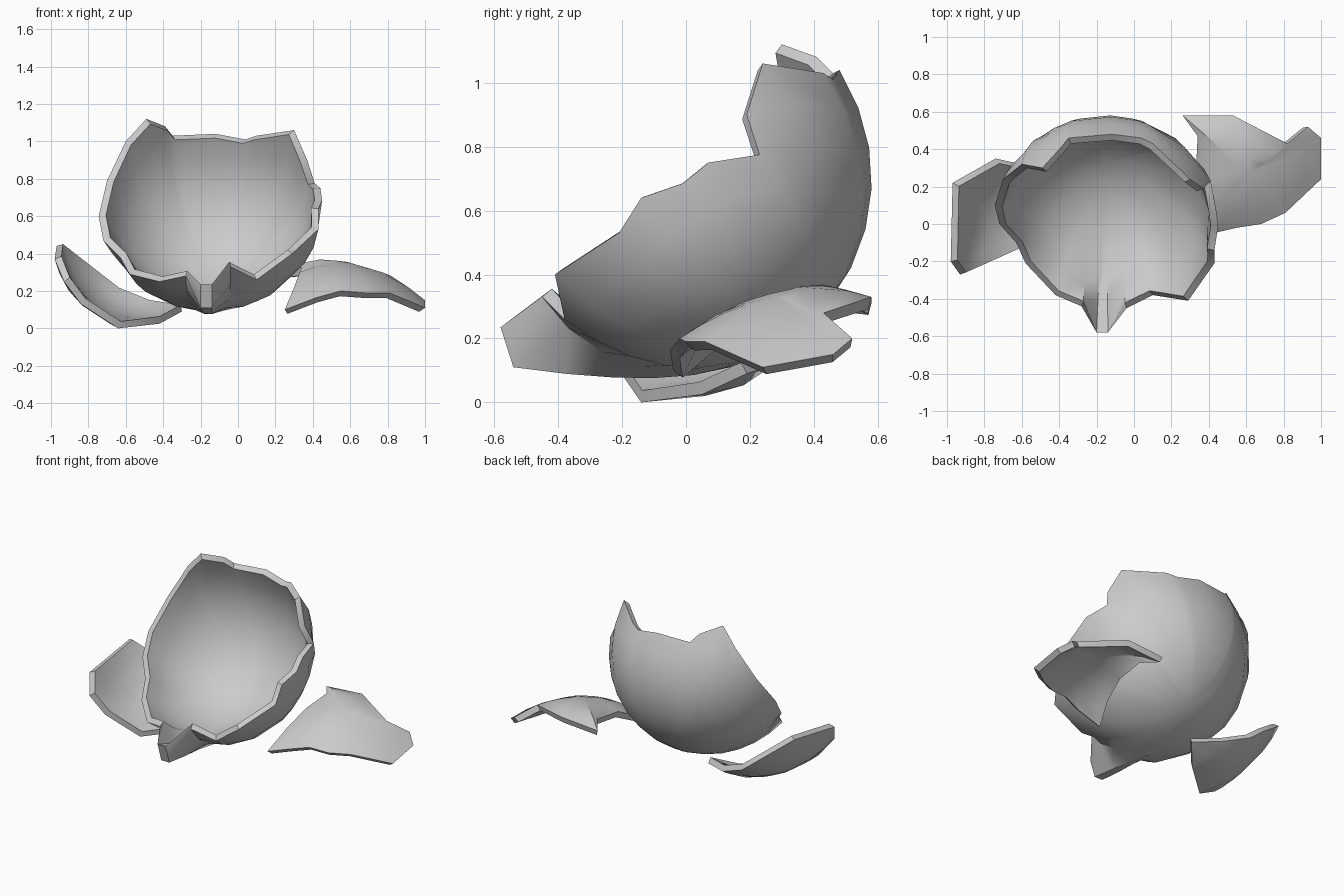
import bpy, bmesh, math
from mathutils import Vector

if "Cube" in bpy.data.objects:
    bpy.data.objects.remove(bpy.data.objects["Cube"])

shell_mat = bpy.data.materials.new("shell_grey")
shell_mat.diffuse_color = (0.6, 0.6, 0.6, 1)
shell_mat.use_nodes = True
shell_mat.node_tree.nodes["Principled BSDF"].inputs["Base Color"].default_value = shell_mat.diffuse_color


def shard(name, centre, pole, radius, rim, rings, power, thick=0.04, lip={}):
    """Curved shell running from a pole on a sphere out to a jagged rim of points.
    lip overrides the inner point of chosen rim entries."""
    c, p = Vector(centre), Vector(pole).normalized()
    bm = bmesh.new()

    def layer(offset, inner):
        top = bm.verts.new(c + p * (radius - offset))
        cols = []
        for i, pt in enumerate(rim):
            end = Vector(pt) - c
            r_end, r0 = end.length - offset, radius - offset
            d = end.normalized()
            if inner and i in lip:
                e = Vector(lip[i]) - c
                r_end, d = e.length, e.normalized()
            ang = p.angle(d)
            col = []
            for k in range(1, rings + 1):
                t = k / rings
                v = (p * math.sin((1 - t) * ang) + d * math.sin(t * ang)) / math.sin(ang)
                col.append(bm.verts.new(c + v * (r0 + (r_end - r0) * t ** power)))
            cols.append(col)
        n = len(cols)
        for i in range(n):
            a, b = cols[i], cols[(i + 1) % n]
            bm.faces.new((top, a[0], b[0]))
            for k in range(rings - 1):
                bm.faces.new((a[k], a[k + 1], b[k + 1], b[k]))
        return [col[-1] for col in cols]

    outer, inner = layer(0, False), layer(thick, True)
    n = len(outer)
    for i in range(n):                       # broken edge
        j = (i + 1) % n
        bm.faces.new((outer[i], outer[j], inner[j], inner[i]))
    bmesh.ops.recalc_face_normals(bm, faces=bm.faces)
    me = bpy.data.meshes.new(name)
    bm.to_mesh(me)
    bm.free()
    me.materials.append(shell_mat)
    ob = bpy.data.objects.new(name, me)
    bpy.context.collection.objects.link(ob)
    bpy.ops.object.select_all(action='DESELECT')
    bpy.context.view_layer.objects.active = ob
    ob.select_set(True)
    bpy.ops.object.shade_smooth_by_angle(angle=math.radians(35))
    return ob


# main half shell with a bent spout-like splinter at the front
main_rim = [
    (-0.49, 0.30, 1.12), (-0.39, 0.41, 1.08), (-0.35, 0.46, 1.03), (-0.12, 0.48, 1.04),
    (0.04, 0.46, 1.01), (0.10, 0.43, 1.03), (0.30, 0.24, 1.06), (0.37, 0.19, 0.90),
    (0.41, 0.23, 0.775), (0.44, 0.07, 0.75), (0.45, -0.01, 0.685), (0.43, -0.14, 0.64),
    (0.43, -0.21, 0.53), (0.29, -0.41, 0.40), (0.10, -0.38, 0.26), (-0.04, -0.45, 0.33),
    (-0.14, -0.54, 0.11), (-0.20, -0.54, 0.11), (-0.28, -0.44, 0.28), (-0.42, -0.38, 0.25),
    (-0.58, -0.21, 0.29), (-0.63, -0.10, 0.38), (-0.72, 0.0, 0.47), (-0.745, 0.10, 0.60),
    (-0.70, 0.24, 0.79), (-0.60, 0.32, 1.00),
]
shard("main_shell", (-0.145, -0.02, 0.69), (0, 0.6, -0.75), 0.6, main_rim, 7, 4,
      lip={16: (-0.14, -0.58, 0.235), 17: (-0.20, -0.58, 0.235)})

# left fragment, hollow side up
left_rim = [
    (-0.98, -0.20, 0.37), (-0.97, 0.22, 0.44), (-0.74, 0.35, 0.26), (-0.65, 0.33, 0.19),
    (-0.48, 0.29, 0.12), (-0.30, 0.19, 0.09), (-0.42, 0.05, 0.025), (-0.64, -0.14, 0.0),
    (-0.84, -0.23, 0.13), (-0.93, -0.27, 0.25),
]
shard("left_fragment", (-0.4, -0.08, 0.62), (-0.6, 0.22, -0.75), 0.65, left_rim, 4, 2)

# right fragment, hollow side down
right_rim = [
    (0.26, 0.58, 0.31), (0.53, 0.58, 0.33), (0.82, 0.43, 0.28), (0.93, 0.52, 0.20),
    (1.0, 0.46, 0.15), (1.0, 0.24, 0.11), (0.81, 0.06, 0.19), (0.68, 0.0, 0.19),
    (0.55, -0.02, 0.20), (0.42, -0.05, 0.165), (0.25, -0.04, 0.10), (0.30, 0.10, 0.22),
    (0.33, 0.26, 0.30), (0.34, 0.47, 0.325),
]
shard("right_fragment", (0.47, 0.43, -0.25), (0.25, -0.25, 0.93), 0.62, right_rim, 4, 2)
